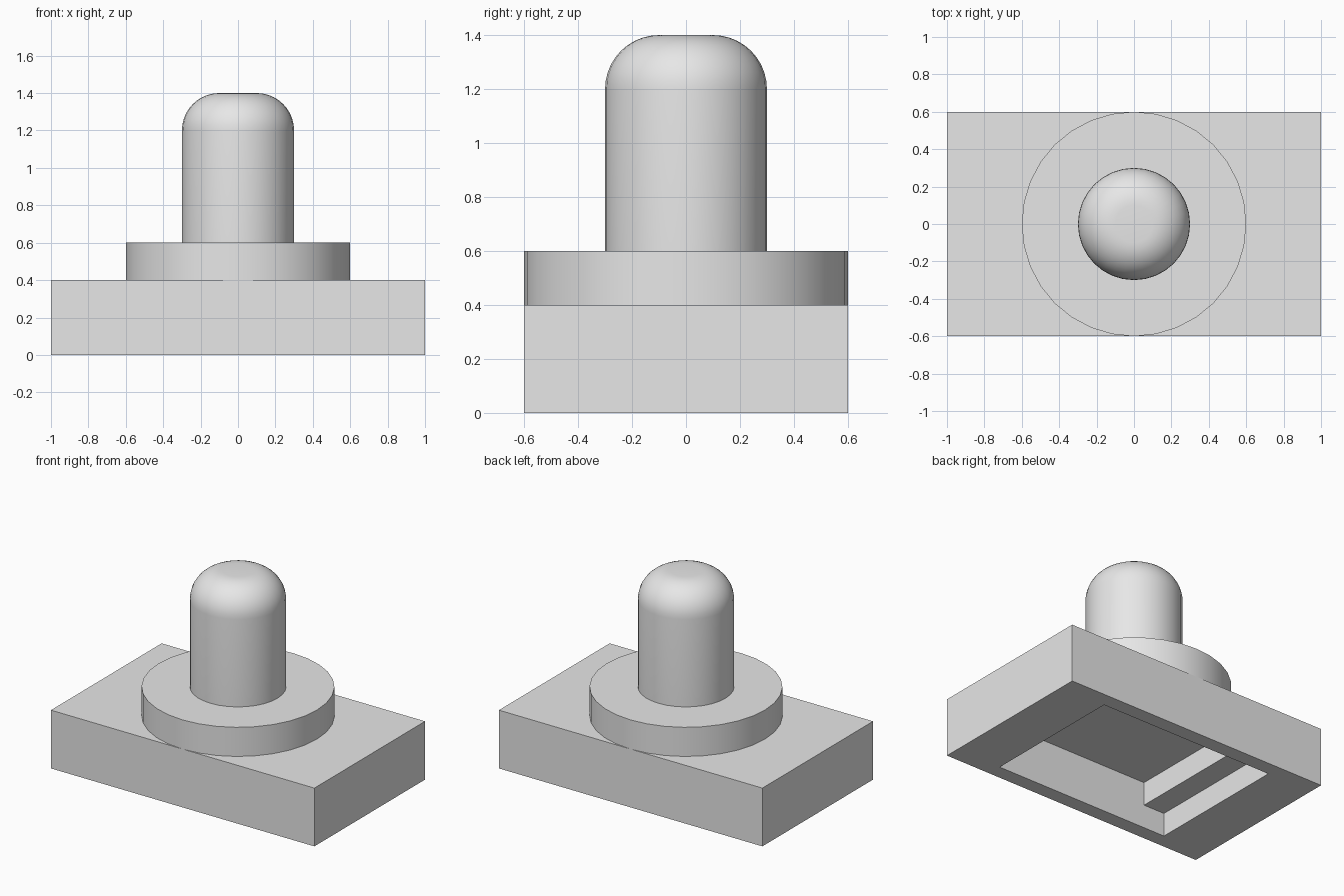
import bpy, bmesh, math

cube = bpy.data.objects.get("Cube")
if cube:
    bpy.data.objects.remove(cube, do_unlink=True)

grey = bpy.data.materials.new("plain_grey")
grey.use_nodes = True
colour = (0.8, 0.8, 0.8, 1)
grey.diffuse_color = colour
grey.node_tree.nodes["Principled BSDF"].inputs["Base Color"].default_value = colour


def make_object(name, bm, smooth=False):
    bmesh.ops.recalc_face_normals(bm, faces=bm.faces)
    mesh = bpy.data.meshes.new(name)
    bm.to_mesh(mesh)
    bm.free()
    mesh.materials.append(grey)
    obj = bpy.data.objects.new(name, mesh)
    bpy.context.collection.objects.link(obj)
    if smooth:
        bpy.ops.object.select_all(action="DESELECT")
        obj.select_set(True)
        bpy.context.view_layer.objects.active = obj
        bpy.ops.object.shade_smooth_by_angle(angle=math.radians(40))
    return obj


def box(name, half_x, half_y, bottom, top):
    bm = bmesh.new()
    bmesh.ops.create_cube(bm, size=2)
    for v in bm.verts:
        v.co = (v.co.x * half_x, v.co.y * half_y, top if v.co.z > 0 else bottom)
    return make_object(name, bm)


def lathe(name, profile, sides=32):
    """Solid of revolution from (radius, height) points, capped at both ends."""
    bm = bmesh.new()
    rings = []
    for r, z in profile:
        angles = [math.tau * i / sides for i in range(sides)]
        rings.append([bm.verts.new((r * math.cos(a), r * math.sin(a), z)) for a in angles])
    for low, high in zip(rings, rings[1:]):
        for i in range(sides):
            j = (i + 1) % sides
            bm.faces.new((low[i], low[j], high[j], high[i]))
    bm.faces.new(rings[0][::-1])
    bm.faces.new(rings[-1])
    return make_object(name, bm, smooth=True)


# Base block, with a stepped pocket cut into its underside
base = box("base_block", 1, 0.6, 0, 0.4)
pockets = [("wide_pocket_cutter", 0.66, -0.1, 0.16), ("deep_pocket_cutter", 0.5, -0.2, 0.32)]
for name, half_x, bottom, top in pockets:
    cutter = box(name, half_x, 0.5, bottom, top)
    cutter.hide_render = True
    cutter.hide_set(True)
    cutter.display_type = "WIRE"
    cut = base.modifiers.new(name, "BOOLEAN")
    cut.operation = "DIFFERENCE"
    cut.solver = "EXACT"
    cut.object = cutter

# Round flange on the block
lathe("round_flange", [(0.6, 0.4), (0.6, 0.6)])

# Post with a rounded shoulder
steps = 10
shoulder = [math.pi / 2 * i / steps for i in range(steps + 1)]
lathe("rounded_post", [(0.3, 0.6)] + [(0.1 + 0.2 * math.cos(a), 1.2 + 0.2 * math.sin(a)) for a in shoulder])
